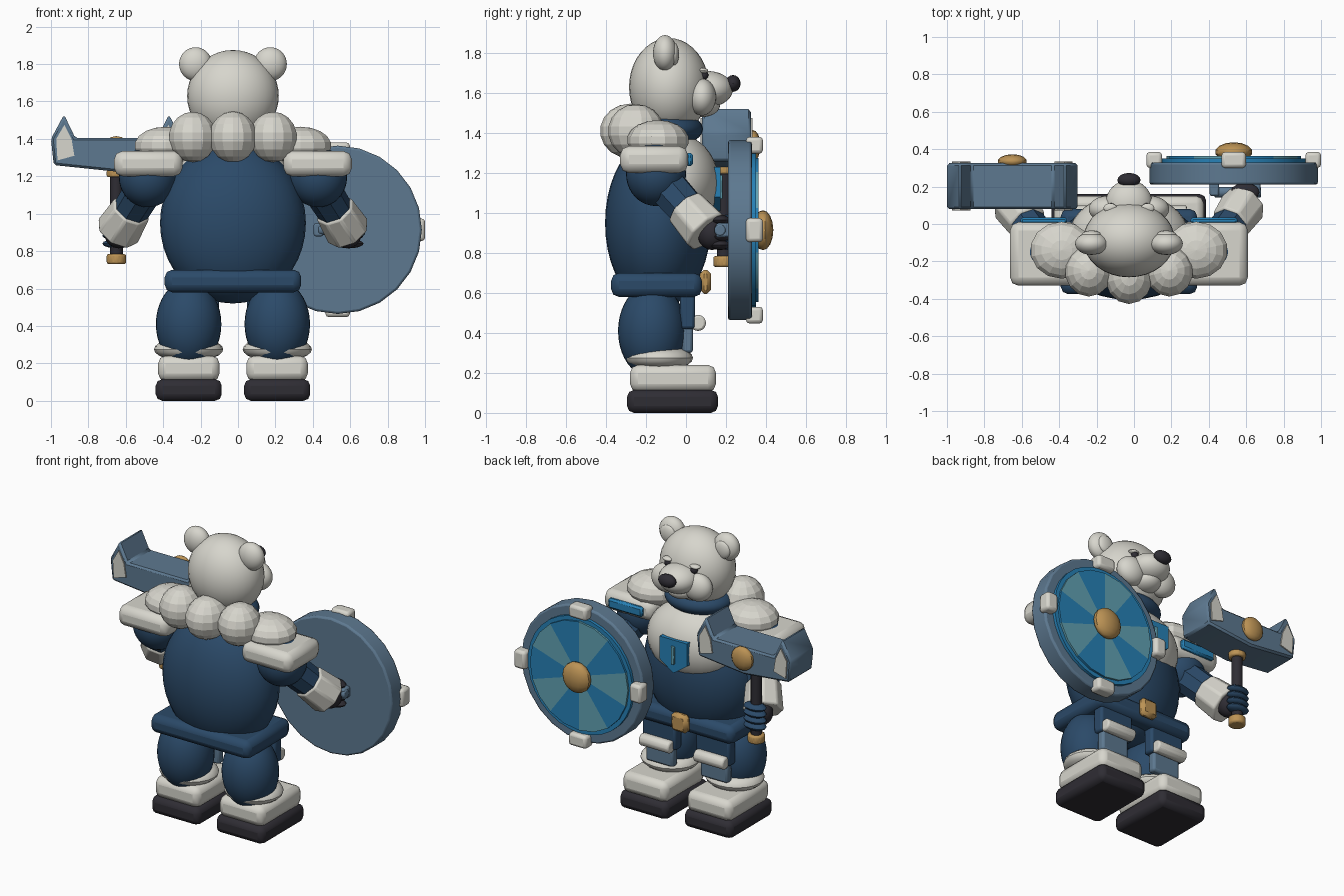
import bpy, bmesh, math
from mathutils import Vector, Matrix

if "Cube" in bpy.data.objects:
    bpy.data.objects.remove(bpy.data.objects["Cube"])

CX = -0.027  # the body's own centre line


def material(name, rgb):
    m = bpy.data.materials.new(name)
    m.use_nodes = True
    m.diffuse_color = (*rgb, 1)
    b = m.node_tree.nodes["Principled BSDF"]
    b.inputs["Base Color"].default_value = (*rgb, 1)
    b.inputs["Roughness"].default_value = 0.8
    return m


WHITE = material("fur white", (0.68, 0.67, 0.61))
NAVY = material("navy cloth", (0.024, 0.068, 0.14))
STEEL = material("blue steel", (0.11, 0.19, 0.28))
BLUE = material("bright blue", (0.02, 0.22, 0.47))
TEAL = material("pale teal", (0.12, 0.36, 0.45))
GOLD = material("gold", (0.5, 0.29, 0.09))
DARK = material("dark leather", (0.028, 0.026, 0.034))


def finish(name, bm, mats, smooth=True, bevel=0, segs=2):
    me = bpy.data.meshes.new(name)
    bmesh.ops.recalc_face_normals(bm, faces=bm.faces)
    bm.to_mesh(me)
    bm.free()
    ob = bpy.data.objects.new(name, me)
    bpy.context.collection.objects.link(ob)
    for m in mats if isinstance(mats, list) else [mats]:
        me.materials.append(m)
    if bevel:
        mod = ob.modifiers.new("bevel", "BEVEL")
        mod.width, mod.segments = bevel, segs
    if smooth:
        bpy.ops.object.select_all(action="DESELECT")
        ob.select_set(True)
        bpy.context.view_layer.objects.active = ob
        bpy.ops.object.shade_smooth_by_angle(angle=math.radians(35))
    return ob


def ball(name, loc, size, mat, smooth=True, seg=32, rings=20):
    bm = bmesh.new()
    bmesh.ops.create_uvsphere(bm, u_segments=seg, v_segments=rings, radius=1)
    bmesh.ops.transform(bm, matrix=Matrix.LocRotScale(Vector(loc), None, Vector(size)), verts=bm.verts)
    return finish(name, bm, mat, smooth)


def box(name, lo, hi, mat, bevel=0.02, segs=2):
    lo, hi = Vector(lo), Vector(hi)
    bm = bmesh.new()
    bmesh.ops.create_cube(bm, size=1)
    bmesh.ops.transform(bm, matrix=Matrix.LocRotScale((lo + hi) / 2, None, hi - lo), verts=bm.verts)
    return finish(name, bm, mat, True, bevel, segs)


def rod(name, a, b, r1, r2, mat, sides=12, bevel=0):
    a, b = Vector(a), Vector(b)
    bm = bmesh.new()
    bmesh.ops.create_cone(bm, cap_ends=True, segments=sides, radius1=r1, radius2=r2, depth=(b - a).length)
    rot = (b - a).to_track_quat("Z", "Y")
    bmesh.ops.transform(bm, matrix=Matrix.LocRotScale((a + b) / 2, rot, None), verts=bm.verts)
    return finish(name, bm, mat, True, bevel)


def slab(name, outline, y0, y1, mat, bevel=0):
    """Extrude an x-z outline along y."""
    bm = bmesh.new()
    face = bm.faces.new([bm.verts.new((x, y0, z)) for x, z in outline])
    ext = bmesh.ops.extrude_face_region(bm, geom=[face])
    moved = [v for v in ext["geom"] if isinstance(v, bmesh.types.BMVert)]
    bmesh.ops.translate(bm, vec=(0, y1 - y0, 0), verts=moved)
    return finish(name, bm, mat, True, bevel, 1)


# Torso, chest, neck and belt
ball("torso", (CX, -0.14, 0.95), (0.39, 0.265, 0.43), NAVY)
ball("chest_fur", (CX, -0.06, 1.15), (0.32, 0.225, 0.25), WHITE)
ball("scarf", (CX, -0.1, 1.42), (0.22, 0.185, 0.09), NAVY)
box("belt", (CX - 0.365, -0.375, 0.58), (CX + 0.365, 0.08, 0.7), NAVY, 0.04)
box("belt_buckle", (CX - 0.06, 0.07, 0.595), (CX + 0.06, 0.125, 0.715), GOLD, 0.02, 1)

# Chest emblem
crest = [(-0.1, 1.23), (0.1, 1.23), (0.1, 1.08), (0, 1.01), (-0.1, 1.08)]
slab("emblem", [(CX + x, z) for x, z in crest], 0.11, 0.172, BLUE)
box("emblem_bar", (CX - 0.012, 0.17, 1.07), (CX + 0.012, 0.182, 1.19), TEAL, 0.004)

# Head
ball("head", (CX, -0.085, 1.63), (0.245, 0.2, 0.245), WHITE)
ball("muzzle", (CX, 0.11, 1.62), (0.125, 0.125, 0.09), WHITE)
ball("chin", (CX, 0.08, 1.54), (0.09, 0.09, 0.06), WHITE)
ball("nose", (CX, 0.235, 1.648), (0.062, 0.038, 0.042), DARK, True, 16, 10)

# Collar of fur tufts
ball("collar_middle", (CX, -0.28, 1.41), (0.13, 0.15, 0.137), WHITE, False, 14, 9)

for side, tag in ((-1, "right"), (1, "left")):
    def P(x, y, z):
        return (CX + side * x, y, z)

    def sbox(name, x0, x1, y0, y1, z0, z1, mat, bevel=0.02, segs=2):
        a, b = sorted((CX + side * x0, CX + side * x1))
        box(tag + "_" + name, (a, y0, z0), (b, y1, z1), mat, bevel, segs)

    # Face
    ball(tag + "_ear", P(0.2, -0.105, 1.8), (0.088, 0.06, 0.09), WHITE)
    ball(tag + "_inner_ear", P(0.2, -0.06, 1.795), (0.055, 0.025, 0.058), WHITE)
    ball(tag + "_cheek", P(0.115, 0.08, 1.58), (0.1, 0.07, 0.092), WHITE)
    ball(tag + "_eye", P(0.095, 0.088, 1.69), (0.024, 0.024, 0.026), DARK, True, 16, 10)
    ball(tag + "_brow", P(0.1, 0.085, 1.712), (0.036, 0.026, 0.014), WHITE, True, 16, 10)

    # Collar and shoulders
    ball(tag + "_collar_back", P(0.215, -0.25, 1.41), (0.13, 0.14, 0.135), WHITE, False, 14, 9)
    ball(tag + "_collar_side", P(0.36, -0.14, 1.365), (0.17, 0.155, 0.1), WHITE, False, 14, 9)
    sbox("shoulder_pad", 0.27, 0.636, -0.33, 0.01, 1.2, 1.335, WHITE, 0.045)
    sbox("shoulder_trim", 0.33, 0.58, 0.0, 0.035, 1.235, 1.3, BLUE, 0.012, 1)

    # Arm and hand
    sh, wr = Vector(P(0.45, -0.13, 1.17)), Vector(P(0.625, 0.12, 0.89))
    ball(tag + "_upper_arm", P(0.455, -0.15, 1.195), (0.155, 0.15, 0.16), NAVY)
    rod(tag + "_forearm", sh, sh.lerp(wr, 0.75), 0.105, 0.095, NAVY, 8)
    rod(tag + "_cuff", sh.lerp(wr, 0.52), sh.lerp(wr, 0.95), 0.11, 0.125, WHITE, 8, 0.012)
    ball(tag + "_palm", P(0.61, 0.13, 0.9), (0.08, 0.075, 0.085), DARK, True, 16, 10)
    for i in range(4):
        ball(f"{tag}_finger_{i}", P(0.62, 0.2 if side < 0 else 0.17, 0.84 + i * 0.042),
             (0.078, 0.05, 0.025), NAVY if side < 0 else DARK, True, 12, 8)

    # Leg and boot
    ball(tag + "_leg", P(0.237, -0.17, 0.41), (0.175, 0.17, 0.235), NAVY)
    ball(tag + "_fur_cuff", P(0.237, -0.135, 0.275), (0.185, 0.17, 0.065), WHITE, True, 20, 12)
    sbox("boot", 0.072, 0.4, -0.28, 0.15, 0.105, 0.24, WHITE, 0.04)
    sbox("sole", 0.06, 0.413, -0.295, 0.16, 0, 0.115, DARK, 0.035)

    # Hip guard
    sbox("hip_cloth", 0.075, 0.32, -0.03, 0.045, 0.42, 0.61, NAVY, 0.015)
    sbox("hip_plate", 0.1, 0.3, -0.02, 0.035, 0.3, 0.46, STEEL, 0.015)
    rod(tag + "_hip_roll", P(0.09, 0.06, 0.45), P(0.31, 0.06, 0.45), 0.042, 0.042, WHITE, 10, 0.012)

# Hammer
HX, HY = -0.65, 0.19
rod("hammer_handle", (HX, HY, 0.76), (HX, HY, 1.25), 0.034, 0.034, DARK)
rod("hammer_pommel", (HX, HY, 0.73), (HX, HY, 0.785), 0.055, 0.055, GOLD, 10, 0.012)
rod("hammer_collar", (HX, HY, 1.195), (HX, HY, 1.235), 0.055, 0.055, GOLD, 10, 0.01)
half = [(0.22, 1.405), (0.28, 1.53), (0.35, 1.4), (0.335, 1.26)]
body = half + [(0, 1.225)] + [(-x, z) for x, z in reversed(half)]
slab("hammer_head", [(HX + x, z) for x, z in body], 0.08, 0.325, STEEL, 0.012)
fang = [(0.225, 1.31), (0.24, 1.4), (0.278, 1.475), (0.322, 1.4), (0.315, 1.285)]
for s, tag in ((-1, "outer"), (1, "inner")):
    pts = [(HX + s * x, z) for x, z in fang]
    slab(tag + "_fang_front", pts, 0.324, 0.333, WHITE)
    slab(tag + "_fang_back", pts, 0.072, 0.081, WHITE)
ball("hammer_boss_front", (HX, 0.335, 1.337), (0.078, 0.038, 0.078), GOLD, True, 14, 8)

# Round shield
SX, SZ = 0.533, 0.914
rod("shield_rim", (SX, 0.21, SZ), (SX, 0.33, SZ), 0.45, 0.45, STEEL, 24, 0.012)
rod("shield_plate", (SX, 0.32, SZ), (SX, 0.35, SZ), 0.385, 0.385, BLUE, 30)
bm = bmesh.new()
bmesh.ops.create_cone(bm, cap_ends=True, cap_tris=True, segments=20, radius1=0.36, radius2=0.36, depth=0.014)
bmesh.ops.rotate(bm, cent=(0, 0, 0), matrix=Matrix.Rotation(math.pi / 2, 3, "X"), verts=bm.verts)
for f in bm.faces:
    c = f.calc_center_median()
    f.material_index = int((math.atan2(c.x, c.z) % math.tau) / (math.tau / 10)) % 2
bmesh.ops.translate(bm, vec=(SX, 0.356, SZ), verts=bm.verts)
finish("shield_sectors", bm, [BLUE, TEAL])
ball("shield_boss", (SX, 0.385, SZ), (0.1, 0.052, 0.1), GOLD, True, 14, 8)
for i, name in enumerate(("left", "top", "right", "bottom")):
    dx, dz = round(math.cos(i * math.pi / 2)), round(math.sin(i * math.pi / 2))
    wx, wz = (0.042, 0.06) if dx else (0.065, 0.042)
    x, z = SX + dx * 0.425, SZ + dz * 0.425
    box("shield_clamp_" + name, (x - wx, 0.3, z - wz), (x + wx, 0.385, z + wz), WHITE, 0.018)

# Shield grip behind the disc
rod("shield_grip", (0.43, 0.17, SZ), (0.68, 0.17, SZ), 0.03, 0.03, STEEL, 10, 0.008)
for x in (0.43, 0.65):
    box("shield_grip_post", (x - 0.025, 0.15, SZ - 0.035), (x + 0.025, 0.22, SZ + 0.035), STEEL, 0.01)
